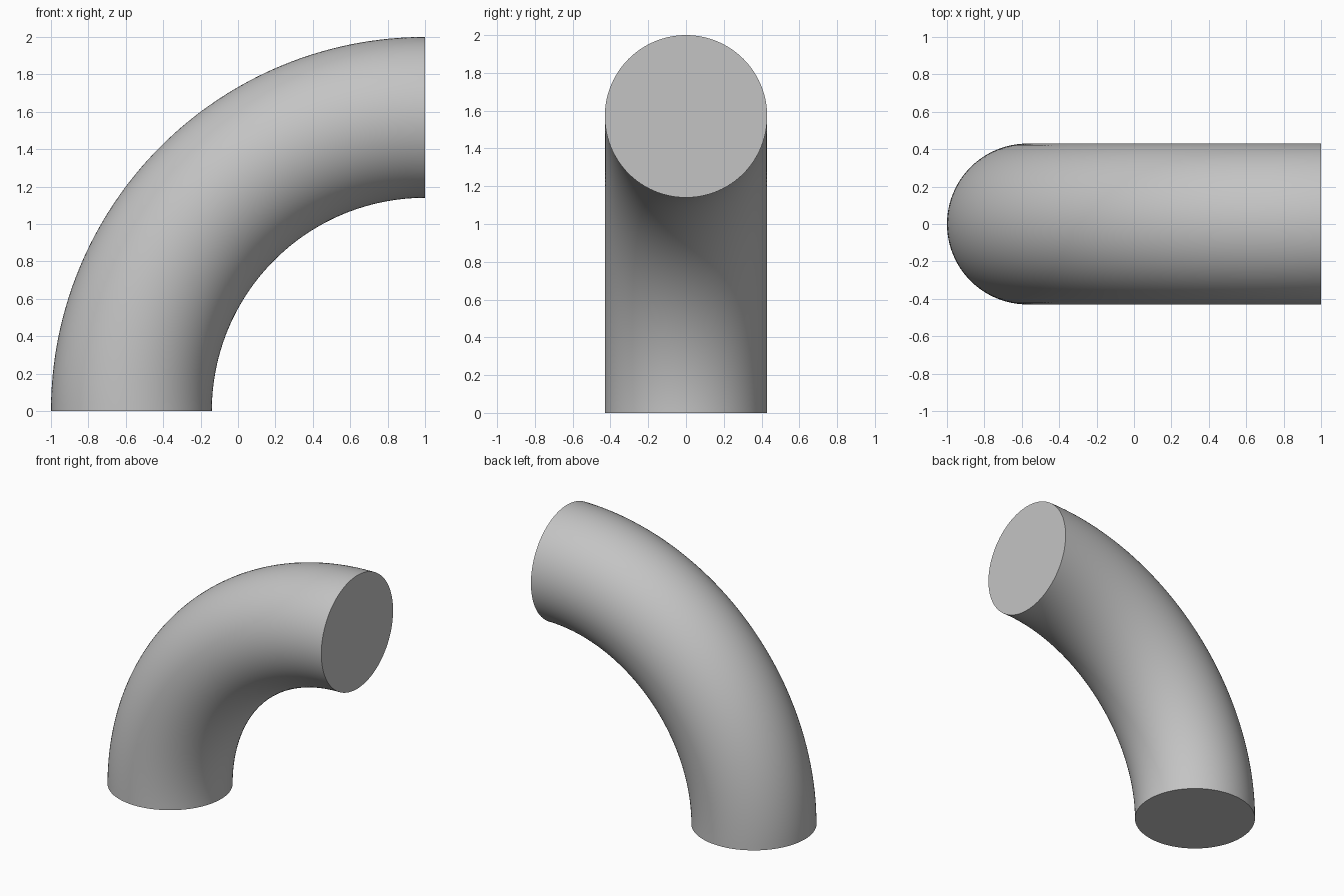
import bpy, bmesh, math
from mathutils import Vector

cube = bpy.data.objects.get("Cube")
if cube:
    bpy.data.objects.remove(cube, do_unlink=True)

TUBE_R, WALL = 0.43, 0.011
BEND_R = 2 - TUBE_R
BEND_CENTRE = Vector((1, 0, 0))
SIDES, STEPS = 96, 64

metal = bpy.data.materials.new("grey_metal")
metal.use_nodes = True
colour = (0.55, 0.55, 0.55, 1)
metal.diffuse_color = colour
metal.node_tree.nodes["Principled BSDF"].inputs["Base Color"].default_value = colour

bm = bmesh.new()

# Outer and inner walls: circles swept a quarter turn about the bend centre
for radius in (TUBE_R, TUBE_R - WALL):
    ring = bmesh.ops.create_circle(bm, segments=SIDES, radius=radius)["verts"]
    bmesh.ops.translate(bm, verts=ring, vec=BEND_CENTRE - Vector((BEND_R, 0, 0)))
    edges = list({e for v in ring for e in v.link_edges})
    bmesh.ops.spin(bm, geom=ring + edges, cent=BEND_CENTRE, axis=(0, 1, 0),
                   angle=math.pi / 2, steps=STEPS)

# Flat rims join the two walls at each open end
open_edges = [e for e in bm.edges if e.is_boundary]
for is_end in (lambda v: abs(v.co.z) < 1e-4, lambda v: abs(v.co.x - 1) < 1e-4):
    rim = [e for e in open_edges if all(is_end(v) for v in e.verts)]
    bmesh.ops.bridge_loops(bm, edges=rim)

bmesh.ops.recalc_face_normals(bm, faces=bm.faces)
mesh = bpy.data.meshes.new("pipe_elbow")
bm.to_mesh(mesh)
bm.free()
mesh.materials.append(metal)

elbow = bpy.data.objects.new("pipe_elbow", mesh)
bpy.context.collection.objects.link(elbow)
bpy.ops.object.select_all(action="DESELECT")
elbow.select_set(True)
bpy.context.view_layer.objects.active = elbow
bpy.ops.object.shade_smooth_by_angle(angle=math.radians(40))
